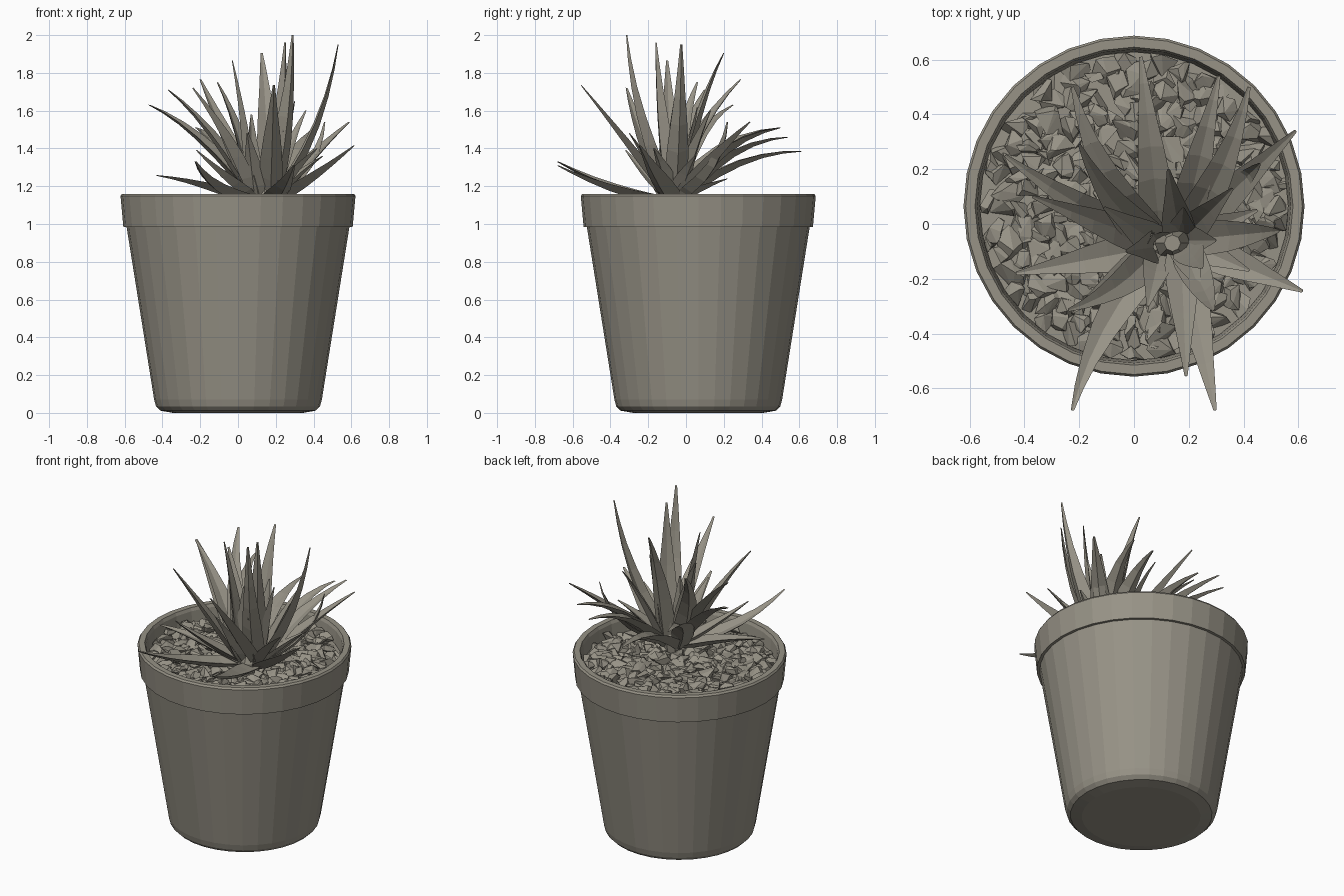
import bpy, bmesh, math, random
from mathutils import Vector

if "Cube" in bpy.data.objects:
    bpy.data.objects.remove(bpy.data.objects["Cube"])

random.seed(7)
CY = 0.065          # pot centre in y
SEG = 32

# One olive-grey material for the whole model
mat = bpy.data.materials.new("olive_grey")
mat.diffuse_color = (0.31, 0.29, 0.24, 1)
mat.use_nodes = True
mat.node_tree.nodes["Principled BSDF"].inputs["Base Color"].default_value = mat.diffuse_color


def finish(bm, name):
    bmesh.ops.recalc_face_normals(bm, faces=bm.faces)
    me = bpy.data.meshes.new(name)
    bm.to_mesh(me)
    bm.free()
    me.materials.append(mat)
    ob = bpy.data.objects.new(name, me)
    bpy.context.collection.objects.link(ob)
    return ob


def lathe(name, profile, cx=0.0, cy=CY, seg=SEG, cap_start=False, cap_end=False):
    bm = bmesh.new()
    rings = []
    for r, z in profile:
        rings.append([bm.verts.new((cx + r * math.cos(2 * math.pi * i / seg),
                                    cy + r * math.sin(2 * math.pi * i / seg), z))
                      for i in range(seg)])
    for a, b in zip(rings, rings[1:]):
        for i in range(seg):
            j = (i + 1) % seg
            bm.faces.new((a[i], a[j], b[j], b[i]))
    if cap_start:
        bm.faces.new(rings[0])
    if cap_end:
        bm.faces.new(rings[-1])
    return finish(bm, name)


# Tapered pot with rounded foot, stepped rim and inner wall
lathe("pot", [(0.345, 0.0), (0.412, 0.012), (0.434, 0.034), (0.444, 0.07),
              (0.59, 0.985), (0.607, 0.985), (0.622, 1.148), (0.614, 1.16),
              (0.58, 1.16), (0.572, 1.14), (0.56, 1.0)], cap_start=True)

# Soil disc under the gravel
lathe("soil", [(0.563, 1.065), (0.3, 1.07)], cap_end=True)

# Short stem the upper leaves grow from
lathe("stem", [(0.05, 1.05), (0.065, 1.14), (0.03, 1.24)], 0.14, -0.07, 8, cap_end=True)

# Gravel: coarse angular chips, each the hull of a few random points
bm = bmesh.new()
COUNT = 270
for i in range(COUNT):
    r = 0.545 * math.sqrt((i + 0.5) / COUNT)
    a = i * 2.39996 + random.uniform(-.05, .05)
    c = Vector((r * math.cos(a), CY + r * math.sin(a), 1.072 + random.uniform(-.01, .018)))
    size = random.uniform(0.046, 0.066)
    turn = random.uniform(0, 6.28)
    pts = []
    for n in range(10):
        d = Vector([random.gauss(0, 1) for _ in range(3)]).normalized() * size
        x, y = d.x * 1.1, d.y * 0.9
        p = c + Vector((x * math.cos(turn) - y * math.sin(turn),
                        x * math.sin(turn) + y * math.cos(turn), d.z * 0.6))
        rad = math.hypot(p.x, p.y - CY)
        if rad > 0.562:                     # keep chips inside the pot wall
            p.x *= 0.562 / rad
            p.y = CY + (p.y - CY) * 0.562 / rad
        pts.append(bm.verts.new(p))
    hull = bmesh.ops.convex_hull(bm, input=pts)
    loose = {v for v in hull["geom_interior"] if isinstance(v, bmesh.types.BMVert)}
    bmesh.ops.delete(bm, geom=list(loose), context='VERTS')
finish(bm, "gravel")


# Leaf: a curved, tapering blade with a grooved top and a keel underneath.
# k, m place the bend along and up; s bends it sideways
def leaf(bm, tip, k=0.42, m=0.62, s=0.0, width=0.062, z0=1.12):
    tip = Vector(tip)
    base = Vector((.1, -.08, z0)) if tip.x < 0.1 else Vector((.17, -.06, z0))
    flat = Vector((tip.x - base.x, tip.y - base.y, 0))
    out = flat.normalized()
    side = Vector((-out.y, out.x, 0))
    start = base + out * 0.03
    ctrl = start + flat * k + side * s
    ctrl.z = start.z + (tip.z - start.z) * m
    rings = []
    for t, w in ((0, .75), (.16, 1), (.34, .92), (.52, .72), (.7, .47), (.86, .27), (1, .09)):
        p = start * (1 - t) ** 2 + ctrl * 2 * t * (1 - t) + tip * t * t
        tan = ((ctrl - start) * (1 - t) + (tip - ctrl) * t).normalized()
        across = (side - tan * side.dot(tan)).normalized()
        up = tan.cross(across)
        h = w * width
        rings.append([bm.verts.new(q) for q in (p + across * h + up * h * .3, p,
                                                p - across * h + up * h * .3,
                                                p - up * h * .4)])
    for a, b in zip(rings, rings[1:]):
        for i in range(4):
            j = (i + 1) % 4
            bm.faces.new((a[i], a[j], b[j], b[i]))
    bm.faces.new(rings[0])
    bm.faces.new(rings[-1])


def leaf_group(name, specs, width, z0):
    bm = bmesh.new()
    for spec in specs:
        leaf(bm, *spec, width=width, z0=z0)
    finish(bm, name)


# Tall inner leaves
leaf_group("tall_leaves", [
    ((.29, -.315, 2.0), .75, .45), ((.53, -.025, 1.95), .7, .4),
    ((.25, -.16, 1.96), .6, .5), ((.125, .2, 1.905), .3, .6),
    ((-.03, -.1, 1.865), .2, .5), ((-.2, .29, 1.765), .4, .6, .07),
    ((-.11, .06, 1.75), .3, .6), ((.19, -.555, 1.735), .45, .5),
    ((-.24, -.315, 1.72), .45, .55, .06), ((-.37, .1, 1.71), .42, .65),
    ((-.47, .25, 1.63), .45, .75, .04)], 0.062, 1.15)

# Arching outer leaves
leaf_group("outer_leaves", [
    ((-.225, .5, 1.51), .4, .9, .1), ((.025, .61, 1.385), .45, 1.0),
    ((.31, .54, 1.46), .42, .95), ((.42, .5, 1.51), .42, .85, -.06),
    ((.59, .34, 1.54), .5, .6), ((.615, -.245, 1.415), .5, .45),
    ((-.225, -.68, 1.33), .5, .2, -.08), ((.296, -.68, 1.31), .5, .25),
    ((-.43, -.18, 1.257), .45, .75)], 0.066, 1.12)

# Short leaves filling the heart of the rosette
leaf_group("heart_leaves", [
    ((.05, -.3, 1.48), .42, .6), ((.07, -.04, 1.58), .42, .6), ((.3, -.06, 1.65), .42, .6),
    ((.24, -.24, 1.5), .42, .6), ((.36, .13, 1.6), .42, .6), ((-.22, -.32, 1.39), .45, .4),
    ((.42, -.17, 1.4), .42, .6), ((.18, .06, 1.62), .42, .6), ((.45, .05, 1.36), .42, .6),
    ((.2, .22, 1.24), .42, .6), ((.46, .22, 1.54), .8, .3)], 0.055, 1.14)
